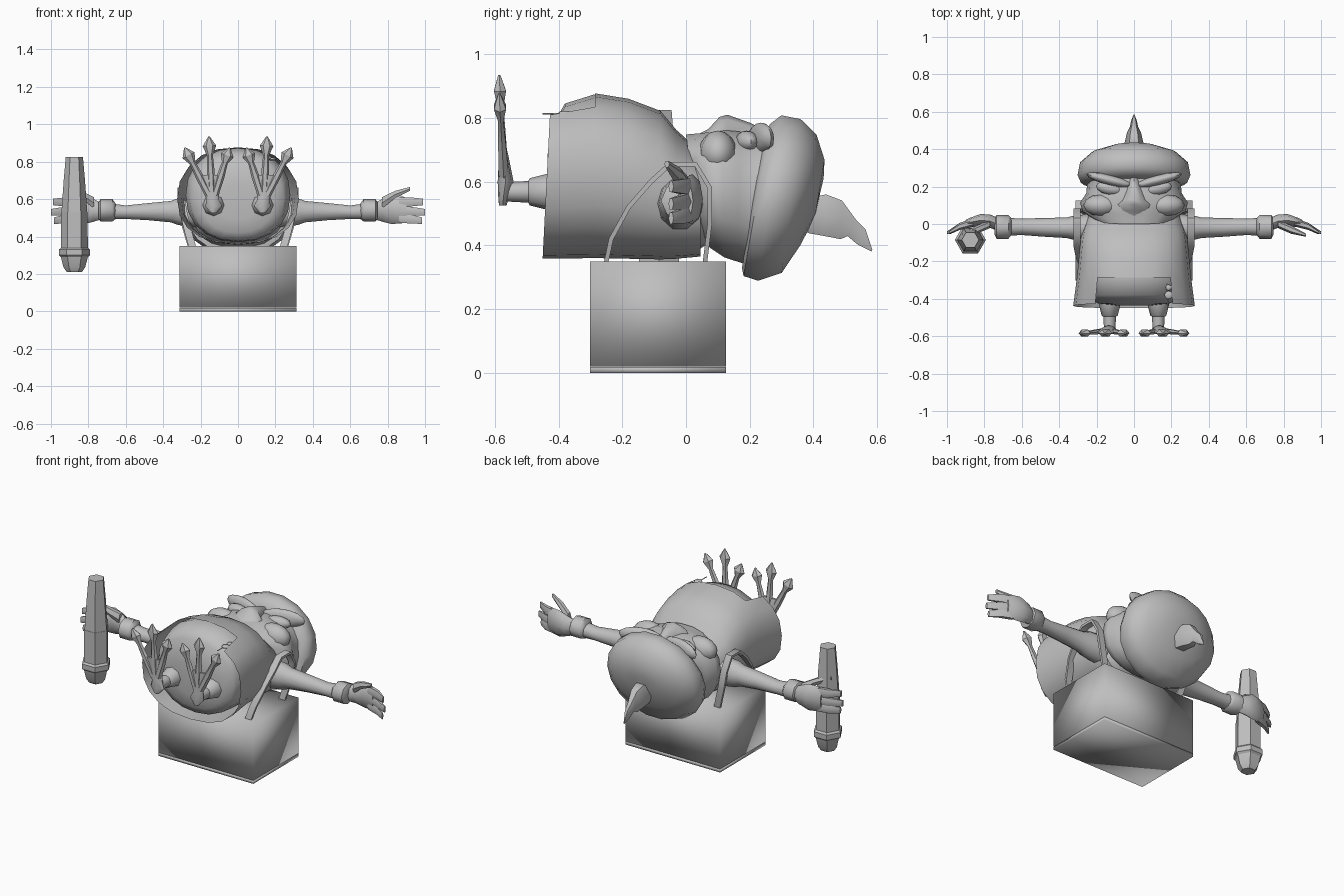
import bpy, bmesh, math
from mathutils import Vector, Matrix

clay = bpy.data.materials.new("plain_grey")
clay.diffuse_color = (0.52, 0.52, 0.52, 1)


def finish(name, bm, angle=50):
    bmesh.ops.recalc_face_normals(bm, faces=bm.faces[:])
    me = bpy.data.meshes.new(name)
    bm.to_mesh(me)
    bm.free()
    me.materials.append(clay)
    ob = bpy.data.objects.new(name, me)
    bpy.context.collection.objects.link(ob)
    bpy.ops.object.select_all(action='DESELECT')
    ob.select_set(True)
    bpy.context.view_layer.objects.active = ob
    bpy.ops.object.shade_smooth_by_angle(angle=math.radians(angle))
    return ob


def loft(name, rings, n=10, mirror=False, caps=True, phase=0.0, power=1.0, keep=None, angle=50):
    """Skin a row of oval rings, each given as (centre, half axis u, half axis v)."""
    for s in ((1, -1) if mirror else (1,)):
        bm = bmesh.new()
        rows = []
        for c, u, v in rings:
            row = []
            for i in range(n):
                a = 2 * math.pi * i / n + phase
                ca, sa = [math.copysign(abs(k) ** power, k) for k in (math.cos(a), math.sin(a))]
                p = Vector(c) + Vector(u) * ca + Vector(v) * sa
                row.append(bm.verts.new((p.x * s, p.y, p.z)))
            rows.append(row)
        for r, q in zip(rows, rows[1:]):
            for i in range(n):
                j = (i + 1) % n
                bm.faces.new((r[i], r[j], q[j], q[i]))
        if caps:
            bm.faces.new(rows[0])
            bm.faces.new(rows[-1])
        if keep:
            drop = [f for f in bm.faces if not keep(f.calc_center_median())]
            bmesh.ops.delete(bm, geom=drop, context='FACES')
        finish(name + ("" if not mirror else "_right" if s > 0 else "_left"), bm, angle)


def along_y(y0, z0, y1, z1, rx, x=0):
    """Ring from its low point (y0, z0) to its high point (y1, z1)."""
    return ((x, (y0 + y1) / 2, (z0 + z1) / 2), (rx, 0, 0), (0, (y1 - y0) / 2, (z1 - z0) / 2))


def along_x(x, y, z, ry, rz):
    return ((x, y, z), (0, ry, 0), (0, 0, rz))


def along_z(x, y, z, rx, ry):
    return ((x, y, z), (rx, 0, 0), (0, ry, 0))


def blob(name, c, size, rot=0, mirror=False):
    for s in ((1, -1) if mirror else (1,)):
        bm = bmesh.new()
        m = (Matrix.Translation((c[0] * s, c[1], c[2])) @ Matrix.Rotation(rot * s, 4, 'Z')
             @ Matrix.Diagonal((*size, 1)))
        bmesh.ops.create_uvsphere(bm, u_segments=12, v_segments=8, radius=1, matrix=m)
        finish(name + ("" if not mirror else "_right" if s > 0 else "_left"), bm)


def box(name, lo, hi, angle):
    bm = bmesh.new()
    size = [b - a for a, b in zip(lo, hi)]
    mid = [(a + b) / 2 for a, b in zip(lo, hi)]
    bmesh.ops.create_cube(bm, size=1, matrix=Matrix.Translation(mid) @ Matrix.Diagonal((*size, 1)))
    finish(name, bm, angle)


# Backpack box with its thin base plate
box("backpack", (-0.312, -0.302, 0.02), (0.312, 0.125, 0.35), 180)
box("backpack_base", (-0.312, -0.302, 0.0), (0.312, 0.125, 0.018), 180)

# Round belly
loft("belly", [along_y(y, lo, y, hi, rx) for y, rx, lo, hi in (
    (-0.435, 0.10, 0.49, 0.68), (-0.425, 0.19, 0.42, 0.75), (-0.40, 0.245, 0.38, 0.81),
    (-0.38, 0.26, 0.375, 0.845), (-0.29, 0.28, 0.37, 0.873), (-0.18, 0.275, 0.37, 0.855),
    (-0.08, 0.26, 0.37, 0.815), (-0.03, 0.24, 0.37, 0.755), (0.03, 0.22, 0.38, 0.69),
    (0.09, 0.16, 0.42, 0.62))], n=20, power=0.9)

# Coat, open in front below the hem
loft("coat", [along_y(y0, lo, y1, hi, rx) for y0, y1, rx, lo, hi in (
    (-0.45, -0.425, 0.325, 0.358, 0.85), (-0.285, -0.285, 0.305, 0.36, 0.877),
    (-0.18, -0.18, 0.295, 0.358, 0.86), (-0.08, -0.08, 0.285, 0.356, 0.822),
    (-0.03, -0.03, 0.275, 0.358, 0.762), (0.045, 0.045, 0.25, 0.365, 0.695))],
    n=20, caps=False, power=0.85, keep=lambda p: p.y > -0.29 or p.z < 0.8)

# Shoulder straps looping round the arms
loft("strap", [((x, y, z), (0.028, 0, 0), (0, ty, tz)) for x, y, z, ty, tz in (
    (0.245, -0.25, 0.35, 0.01, 0), (0.265, -0.235, 0.42, 0.01, -0.003),
    (0.29, -0.18, 0.52, 0.008, -0.006), (0.305, -0.11, 0.60, 0.006, -0.009),
    (0.305, -0.05, 0.655, 0.004, -0.01), (0.305, 0.03, 0.655, -0.004, -0.01),
    (0.305, 0.075, 0.58, -0.01, -0.002), (0.285, 0.075, 0.47, -0.01, 0),
    (0.25, 0.06, 0.35, -0.01, 0))], n=4, phase=math.pi / 4, mirror=True)

# Head: wide jaw and cheeks, then the domed cap with a tilted rim
loft("face", [along_y(*r) for r in (
    (0.05, 0.50, 0.005, 0.69, 0.13), (0.035, 0.44, 0.0, 0.75, 0.20),
    (0.075, 0.39, 0.055, 0.755, 0.275), (0.12, 0.36, 0.11, 0.765, 0.288),
    (0.165, 0.345, 0.165, 0.76, 0.255), (0.21, 0.33, 0.23, 0.75, 0.25),
    (0.27, 0.33, 0.30, 0.75, 0.25))], n=18, power=0.85)
loft("cap", [along_y(*r) for r in (
    (0.175, 0.325, 0.245, 0.755, 0.25), (0.18, 0.30, 0.265, 0.785, 0.285),
    (0.225, 0.285, 0.30, 0.812, 0.302), (0.30, 0.31, 0.36, 0.80, 0.288),
    (0.36, 0.40, 0.41, 0.75, 0.225), (0.405, 0.49, 0.435, 0.67, 0.11),
    (0.42, 0.56, 0.432, 0.61, 0.03))], n=18)

# Blunt snout, brows and eyes
loft("snout", [along_y(y, 0.60, y, hi, rx) for y, hi, rx in (
    (0.03, 0.745, 0.09), (0.07, 0.765, 0.12), (0.105, 0.803, 0.105),
    (0.13, 0.81, 0.07), (0.20, 0.785, 0.045), (0.25, 0.76, 0.03))], n=12)
blob("brow", (0.13, 0.235, 0.735), (0.13, 0.028, 0.05), rot=0.25, mirror=True)
blob("eye", (0.13, 0.19, 0.725), (0.075, 0.035, 0.035), rot=0.2, mirror=True)
blob("cheek", (0.17, 0.10, 0.69), (0.10, 0.06, 0.07), mirror=True)

# Curved topknot with a pointed tip
loft("topknot", [along_y(*r) for r in (
    (0.38, 0.43, 0.40, 0.56, 0.055), (0.43, 0.42, 0.44, 0.57, 0.05),
    (0.485, 0.41, 0.49, 0.55, 0.038), (0.505, 0.425, 0.535, 0.485, 0.022),
    (0.535, 0.40, 0.565, 0.455, 0.016), (0.582, 0.38, 0.585, 0.387, 0.003))], n=6)

# Sleeves, cuffs and hands
loft("arm", [along_x(*r) for r in (
    (0.22, -0.02, 0.53, 0.075, 0.085), (0.32, -0.02, 0.533, 0.065, 0.075),
    (0.36, -0.02, 0.533, 0.055, 0.06), (0.48, -0.018, 0.533, 0.05, 0.048),
    (0.60, -0.015, 0.53, 0.044, 0.038), (0.69, -0.015, 0.535, 0.048, 0.045))], mirror=True)
loft("cuff", [along_x(*r) for r in (
    (0.655, -0.015, 0.535, 0.045, 0.042), (0.672, -0.015, 0.54, 0.064, 0.06),
    (0.735, -0.015, 0.54, 0.064, 0.06), (0.745, -0.012, 0.54, 0.045, 0.045))], n=8, mirror=True)
loft("palm", [along_x(*r) for r in (
    (0.72, -0.005, 0.535, 0.034, 0.04), (0.77, 0.015, 0.54, 0.036, 0.06),
    (0.82, 0.02, 0.545, 0.033, 0.078), (0.87, 0.01, 0.545, 0.026, 0.075),
    (0.90, 0.0, 0.54, 0.022, 0.065))], n=8, mirror=True)
for i, (z0, z1, x1) in enumerate(((0.585, 0.585, 0.99), (0.54, 0.53, 1.0), (0.50, 0.485, 0.985))):
    loft("finger_%d" % (i + 1), [along_x(0.86, 0.008, z0, 0.022, 0.03),
         along_x(0.93, -0.012, (z0 + z1) / 2, 0.019, 0.027),
         along_x(x1, -0.047, z1, 0.008, 0.02)], n=6, mirror=True)
loft("thumb", [along_x(0.77, 0.0, 0.58, 0.022, 0.035), along_x(0.84, -0.03, 0.625, 0.022, 0.022),
     along_x(0.92, -0.06, 0.655, 0.008, 0.012)], n=6, mirror=True)

# Six-sided hand tool held in one fist
loft("tool_grip", [along_z(-0.875, -0.085, z, r, r) for z, r in (
    (0.21, 0.04), (0.235, 0.058), (0.29, 0.072), (0.30, 0.083), (0.33, 0.083),
    (0.34, 0.072), (0.53, 0.071))], n=6, angle=30)
loft("tool_shaft", [along_z(-0.875, -0.085, z, r, r) for z, r in (
    (0.53, 0.069), (0.70, 0.057), (0.825, 0.046))], n=6, angle=30)

# Short legs
loft("leg", [along_y(y, 0.568 - r, y, 0.568 + r, r, 0.13) for y, r in (
    (-0.38, 0.07), (-0.43, 0.058), (-0.49, 0.043), (-0.495, 0.034), (-0.57, 0.03))],
    n=8, mirror=True)

# Upturned webbed feet: instep, heel claw and three diamond-tipped toes
loft("instep", [along_z(*r) for r in (
    (0.13, -0.575, 0.525, 0.012, 0.012), (0.13, -0.572, 0.56, 0.045, 0.018),
    (0.135, -0.566, 0.60, 0.032, 0.025), (0.145, -0.572, 0.68, 0.05, 0.015),
    (0.15, -0.578, 0.73, 0.055, 0.008))], n=8, mirror=True)
for i, (tx, tz) in enumerate(((0.045, 0.875), (0.155, 0.935), (0.285, 0.875))):
    root, tip = Vector((0.14 + (i - 1) * 0.015, -0.572, 0.62)), Vector((tx, -0.586, tz))
    side = (tip - root).cross(Vector((0, 1, 0))).normalized()
    loft("toe_%d" % (i + 1), [(root.lerp(tip, t), side * w, (0, d, 0)) for t, w, d in (
        (0, 0.02, 0.018), (0.4, 0.021, 0.014), (0.68, 0.016, 0.01),
        (0.84, 0.036, 0.022), (1, 0.004, 0.004))], n=6, mirror=True, angle=30)

# Small trinket hanging from the hem
loft("trinket_cord", [along_y(y, 0.81, y, 0.816, 0.004, 0.18) for y in (-0.45, -0.29)], n=4)
for y, r in ((-0.34, 0.016), (-0.38, 0.022)):
    blob("trinket_bead", (0.185, y, 0.814), (r, r, 0.008))
